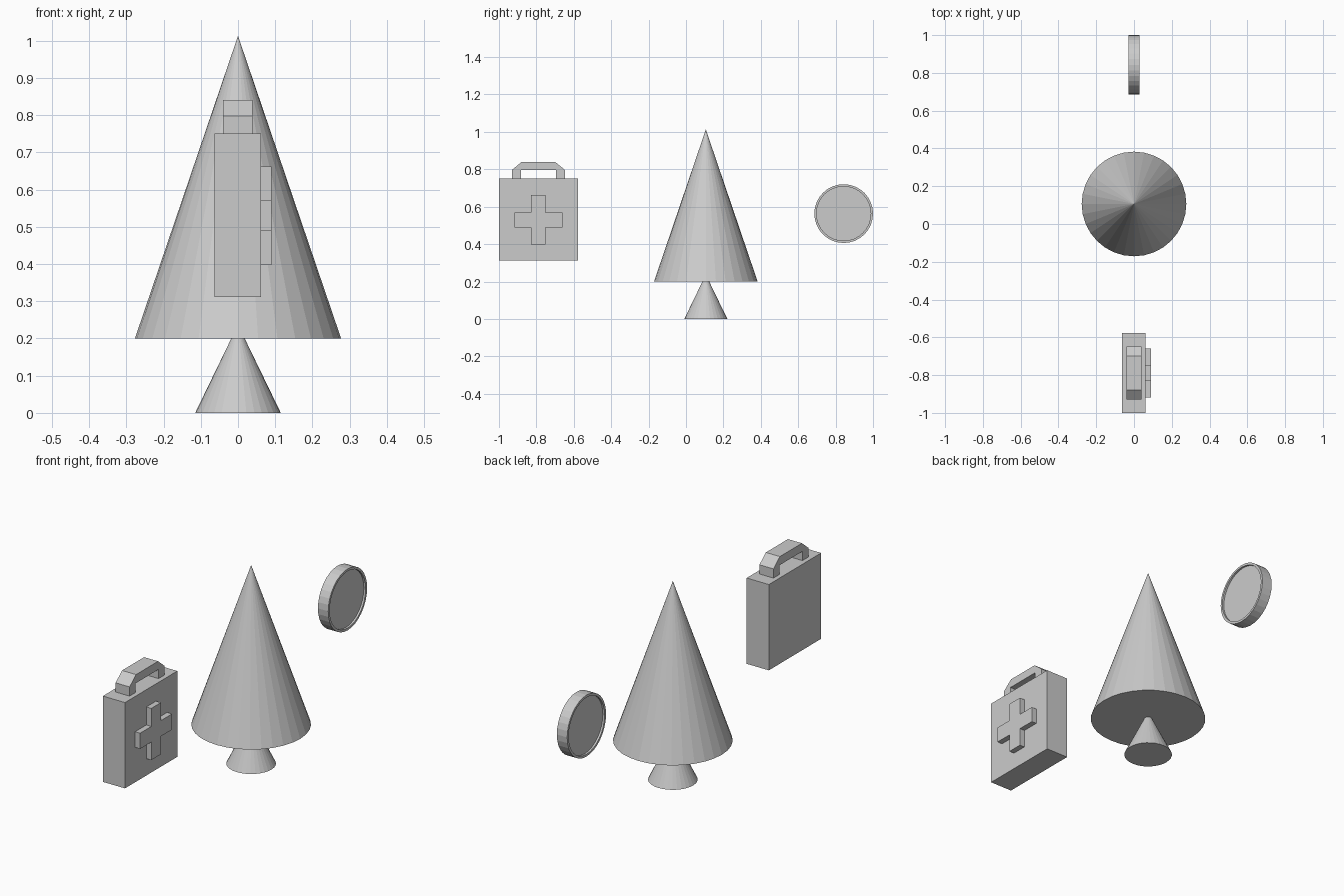
import bpy, bmesh
from math import pi
from mathutils import Matrix

cube = bpy.data.objects.get("Cube")
if cube:
    bpy.data.objects.remove(cube, do_unlink=True)

grey = bpy.data.materials.new("light grey")
grey.use_nodes = True
colour = (0.6, 0.6, 0.6, 1)
grey.diffuse_color = colour
grey.node_tree.nodes["Principled BSDF"].inputs["Base Color"].default_value = colour


def finish(name, bm):
    bmesh.ops.recalc_face_normals(bm, faces=bm.faces)
    mesh = bpy.data.meshes.new(name)
    bm.to_mesh(mesh)
    bm.free()
    mesh.materials.append(grey)
    obj = bpy.data.objects.new(name, mesh)
    bpy.context.collection.objects.link(obj)


def cone(name, y, base, tip, radius):
    bm = bmesh.new()
    bmesh.ops.create_cone(bm, cap_ends=True, segments=32, radius1=radius, radius2=0,
                          depth=tip - base,
                          matrix=Matrix.Translation((0, y, (base + tip) / 2)))
    finish(name, bm)


def prism(name, half_profile, y, x0, x1):
    """Mirror a (dy, z) half outline about y, then extrude it along x."""
    outline = half_profile + [(-dy, z) for dy, z in reversed(half_profile)]
    bm = bmesh.new()
    face = bm.faces.new([bm.verts.new((x0, y + dy, z)) for dy, z in outline])
    new = bmesh.ops.extrude_face_region(bm, geom=[face])["geom"]
    verts = [v for v in new if isinstance(v, bmesh.types.BMVert)]
    bmesh.ops.translate(bm, verts=verts, vec=(x1 - x0, 0, 0))
    finish(name, bm)


# Tree
cone("tree_foliage", 0.106, 0.2, 1.013, 0.277)
cone("tree_trunk", 0.106, 0, 0.237, 0.115)

# First aid case with carrying handle and raised cross
kit_y = -0.789
prism("case_body", [(0.211, 0.312), (0.211, 0.75)], kit_y, -0.063, 0.062)
prism("case_handle",
      [(0.093, 0.797), (0.093, 0.75), (0.141, 0.75), (0.141, 0.797), (0.089, 0.84)],
      kit_y, -0.04, 0.039)
prism("case_cross",
      [(0.039, 0.398), (0.039, 0.49), (0.129, 0.49), (0.129, 0.57),
       (0.039, 0.57), (0.039, 0.662)],
      kit_y, 0.062, 0.09)

# Coin with a recessed face inside a rim on both sides
bm = bmesh.new()
bmesh.ops.create_cone(bm, cap_ends=True, segments=32, radius1=0.157, radius2=0.157, depth=0.058,
                      matrix=Matrix.Translation((0, 0.843, 0.563)) @ Matrix.Rotation(pi / 2, 4, "Y"))
for cap in [f for f in bm.faces if len(f.verts) > 4]:
    bmesh.ops.inset_region(bm, faces=[cap], thickness=0.012)
    inner = bmesh.ops.extrude_discrete_faces(bm, faces=[cap])["faces"][0]
    bmesh.ops.translate(bm, verts=inner.verts[:], vec=inner.normal * -0.01)
finish("coin", bm)
